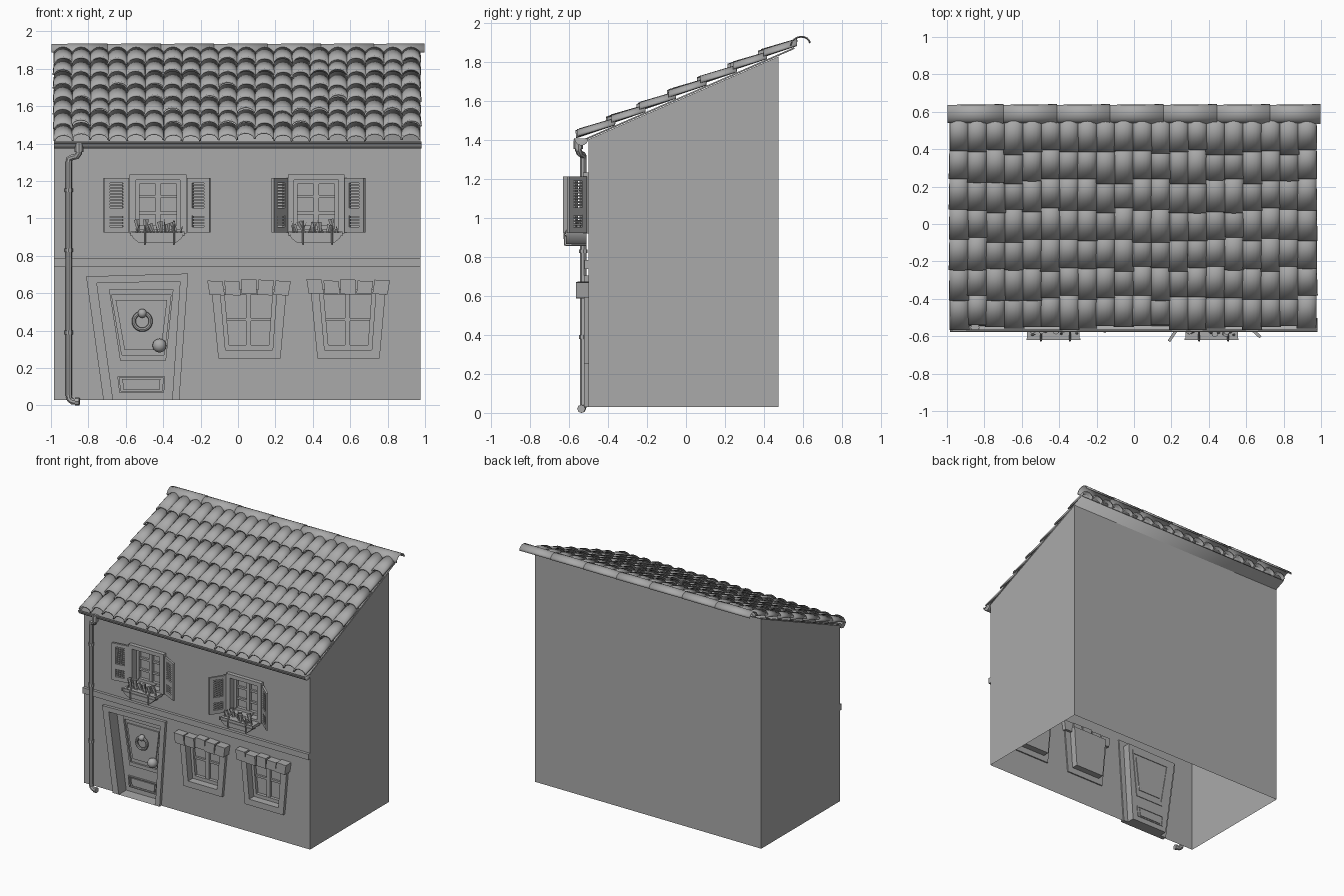
import bpy, bmesh, math, random
from mathutils import Matrix, Vector

random.seed(4)
if "Cube" in bpy.data.objects:
    bpy.data.objects.remove(bpy.data.objects["Cube"], do_unlink=True)

GREY = bpy.data.materials.new("stone_grey")
GREY.use_nodes = True
GREY.diffuse_color = (0.4, 0.4, 0.4, 1)
GREY.node_tree.nodes["Principled BSDF"].inputs["Base Color"].default_value = (0.4, 0.4, 0.4, 1)
parts = []


def add(name, bm):
    me = bpy.data.meshes.new(name)
    bmesh.ops.recalc_face_normals(bm, faces=bm.faces)
    bm.to_mesh(me)
    bm.free()
    me.materials.append(GREY)
    ob = bpy.data.objects.new(name, me)
    bpy.context.collection.objects.link(ob)
    parts.append(ob)
    return ob


def ring(bm, pts, y):
    return [bm.verts.new((x, y, z)) for x, z in pts]


def bridge(bm, a, b):
    n = len(a)
    for i in range(n):
        bm.faces.new((a[i], a[(i + 1) % n], b[(i + 1) % n], b[i]))


def prism_into(bm, pts, y0, y1):
    a, b = ring(bm, pts, y0), ring(bm, pts, y1)
    bridge(bm, a, b)
    bm.faces.new(a)
    bm.faces.new(b)


def prism(name, pts, y0, y1):
    bm = bmesh.new()
    prism_into(bm, pts, y0, y1)
    return add(name, bm)


def rect(x0, x1, z0, z1):
    return [(x0, z1), (x1, z1), (x1, z0), (x0, z0)]


def box(name, x0, x1, y0, y1, z0, z1):
    return prism(name, rect(x0, x1, z0, z1), y0, y1)


def frame(name, outer, inner, y0, y1):
    bm = bmesh.new()
    loops = [ring(bm, outer, y0), ring(bm, inner, y0), ring(bm, inner, y1), ring(bm, outer, y1)]
    for i in range(4):
        bridge(bm, loops[i], loops[(i + 1) % 4])
    return add(name, bm)


def recess(name, pts, y1):
    bm = bmesh.new()
    a, b = ring(bm, pts, FRONT), ring(bm, pts, y1)
    bridge(bm, a, b)
    bm.faces.new(b)
    return add(name, bm)


def shrink(pts, f, g=None):
    cx, cz = sum(p[0] for p in pts) / 4, sum(p[1] for p in pts) / 4
    return [(cx + (x - cx) * f, cz + (z - cz) * (g or f)) for x, z in pts]


def tube(name, pts, r, cyclic=False):
    cu = bpy.data.curves.new(name, "CURVE")
    cu.dimensions = "3D"
    cu.bevel_depth, cu.bevel_resolution, cu.use_fill_caps = r, 2, True
    sp = cu.splines.new("POLY")
    sp.points.add(len(pts) - 1)
    for p, co in zip(sp.points, pts):
        p.co = (*co, 1)
    sp.use_cyclic_u = cyclic
    tmp = bpy.data.objects.new(name + "_path", cu)
    bpy.context.collection.objects.link(tmp)
    bm = bmesh.new()
    dg = bpy.context.evaluated_depsgraph_get()
    me = bpy.data.meshes.new_from_object(tmp.evaluated_get(dg))
    bm.from_mesh(me)
    bpy.data.objects.remove(tmp, do_unlink=True)
    return add(name, bm)


LEFT, RIGHT, FRONT, BACK, BASE = -0.985, 0.975, -0.5, 0.475, 0.03


def roof_z(y):
    return 1.405 + 0.436 * (y + 0.5)


# Openings, given as (x, z) corners: top left, top right, bottom right, bottom left
door_out = [(-0.812, 0.69), (-0.266, 0.705), (-0.314, BASE), (-0.72, BASE)]
door_in = [(-0.755, 0.655), (-0.31, 0.662), (-0.352, BASE), (-0.668, BASE)]
low_out = [(-0.142, 0.62), (0.26, 0.62), (0.227, 0.25), (-0.105, 0.25)]
low_in = [(-0.096, 0.62), (0.208, 0.62), (0.185, 0.297), (-0.067, 0.297)]
lows = [([(x + d, z) for x, z in low_out], [(x + d, z) for x, z in low_in]) for d in (0, 0.53)]
ups = [(rect(c - 0.152, c + 0.152, 0.92, 1.235), rect(c - 0.118, c + 0.118, 0.94, 1.205))
       for c in (-0.428, 0.418)]

# Front wall with openings, open underneath
bm = bmesh.new()
outline = [(LEFT, BASE), door_in[3], door_in[0], door_in[1], door_in[2], (RIGHT, BASE),
           (RIGHT, roof_z(FRONT)), (LEFT, roof_z(FRONT))]
edges = []
for loop in [outline] + [w[1] for w in lows + ups]:
    vs = ring(bm, loop, FRONT)
    edges += [bm.edges.new((vs[i], vs[(i + 1) % len(vs)])) for i in range(len(vs))]
bmesh.ops.triangle_fill(bm, edges=edges, use_beauty=True, normal=(0, -1, 0))
add("front_wall", bm)

# Side walls, back wall and sloping top
bm = bmesh.new()
side = [(FRONT, BASE), (BACK, BASE), (BACK, roof_z(BACK)), (FRONT, roof_z(FRONT))]
a = [bm.verts.new((LEFT, y, z)) for y, z in side]
b = [bm.verts.new((RIGHT, y, z)) for y, z in side]
bm.faces.new(a)
bm.faces.new(b)
for i in (1, 2):
    bm.faces.new((a[i], a[i + 1], b[i + 1], b[i]))
add("side_back_walls", bm)

# Horizontal string course
box("string_course", LEFT, RIGHT, -0.522, FRONT, 0.74, 0.785)

# Door: frame, recess, panels, knocker, knob
DY = -0.43
frame("door_frame", door_out, door_in, -0.523, FRONT + 0.01)
recess("door_leaf", door_in, DY)
upper_panel = [(-0.69, 0.62), (-0.345, 0.62), (-0.385, 0.24), (-0.63, 0.24)]
lower_panel = [(-0.645, 0.155), (-0.39, 0.155), (-0.395, 0.07), (-0.635, 0.07)]
for nm, p in (("upper", upper_panel), ("lower", lower_panel)):
    frame("door_moulding_" + nm, p, shrink(p, 0.92, 0.85), DY - 0.014, DY + 0.005)
    prism("door_panel_" + nm, shrink(p, 0.8, 0.7), DY - 0.01, DY + 0.005)
tube("knocker_ring", [(-0.512 + 0.045 * math.cos(t * math.pi / 10), DY - 0.03,
                       0.45 + 0.045 * math.sin(t * math.pi / 10)) for t in range(20)], 0.011, True)
for nm, x, z, r in (("knocker_boss", -0.512, 0.492, 0.024), ("door_knob", -0.42, 0.32, 0.037)):
    bm = bmesh.new()
    bmesh.ops.create_uvsphere(bm, u_segments=16, v_segments=10, radius=r,
                              matrix=Matrix.Translation((x, DY - 0.03, z)))
    add(nm, bm)


def glazing(tag, hole, y, rows):
    """Recess with a sash frame and crossed glazing bars."""
    recess("window_recess_" + tag, hole, y)
    frame("window_sash_" + tag, hole, shrink(hole, 0.84), y - 0.025, y)
    cx = (hole[0][0] + hole[1][0]) / 2
    top, bot = hole[0][1], hole[2][1]
    box("window_mullion_" + tag, cx - 0.014, cx + 0.014, y - 0.022, y, bot, top)
    for k in range(1, rows):
        z = bot + (top - bot) * k / rows
        box(f"window_bar_{tag}_{k}", hole[3][0], hole[2][0], y - 0.016, y, z - 0.008, z + 0.008)


# Ground floor windows with stone lintels
for n, (out, hole) in enumerate(lows):
    tag = f"lower_{n}"
    glazing(tag, hole, -0.44, 2)
    frame("window_surround_" + tag, out, hole, -0.523, FRONT + 0.01)
    x0, step = out[0][0] - 0.012, (out[1][0] - out[0][0] + 0.024) / 5
    for k in range(5):
        lean = 0.006 * (k - 2)
        z0, z1 = 0.59 + random.uniform(-0.004, 0.006), 0.672 + random.uniform(-0.006, 0.006)
        xa, xb = x0 + k * step + 0.002, x0 + (k + 1) * step - 0.002
        prism(f"lintel_stone_{tag}_{k}",
              [(xa + lean, z1), (xb + lean, z1 - 0.003), (xb, z0), (xa, z0 + 0.003)],
              -0.56 + random.uniform(-0.008, 0.006), -0.47)


def shutter(name, hinge_x, way, angle):
    """Louvred shutter hinged at hinge_x and swung forward."""
    bm = bmesh.new()
    w, t = 0.135, 0.008
    for x0, x1, z0, z1 in ((0, 0.032, 0.925, 1.215), (w - 0.032, w, 0.925, 1.215),
                           (0.032, w - 0.032, 0.925, 0.955), (0.032, w - 0.032, 1.015, 1.055),
                           (0.032, w - 0.032, 1.19, 1.215)):
        prism_into(bm, rect(x0, x1, z0, z1), -t, t)
    for z in [0.963 + 0.016 * k for k in range(4)] + [1.063 + 0.016 * k for k in range(8)]:
        prism_into(bm, rect(0.03, w - 0.03, z, z + 0.009), -t * 0.7, t * 0.5)
    mat = Matrix.Translation((hinge_x, -0.515, 0)) @ Matrix.Diagonal((way, 1, 1, 1)) \
        @ Matrix.Rotation(-math.radians(angle), 4, "Z")
    bmesh.ops.transform(bm, matrix=mat, verts=bm.verts)
    add(name, bm)


# Upper windows with shutters and planters
for n, ((out, hole), swing) in enumerate(zip(ups, ((8, 27), (56, 42)))):
    tag = f"upper_{n}"
    glazing(tag, hole, -0.45, 3)
    frame("window_surround_" + tag, out, hole, -0.53, FRONT + 0.01)
    c = (out[0][0] + out[1][0]) / 2
    shutter("shutter_right_" + tag, out[0][0] - 0.004, -1, swing[0])
    shutter("shutter_left_" + tag, out[1][0] + 0.006, 1, swing[1])
    frame("planter_rim_" + tag, rect(c - 0.148, c + 0.142, 0.905, 0.93),
          rect(c - 0.14, c + 0.134, 0.907, 0.928), -0.62, -0.612)
    prism("planter_box_" + tag, [(c - 0.143, 0.925), (c + 0.137, 0.925), (c + 0.128, 0.895),
                                 (c + 0.095, 0.868), (c - 0.1, 0.868), (c - 0.134, 0.895)], -0.615, -0.51)
    for k, dx in enumerate((-0.07, 0.085)):
        tube(f"planter_bracket_{tag}_{k}", [(c + dx, -0.52, 0.985), (c + dx, -0.6, 0.95), (c + dx, -0.625, 0.92),
                                            (c + dx, -0.622, 0.862), (c + dx, -0.51, 0.862)], 0.005)
    bm = bmesh.new()
    for k in range(13):
        h = random.uniform(0.05, 0.085)
        m = Matrix.Translation((c - 0.12 + 0.02 * k, random.uniform(-0.595, -0.55), 0.915)) \
            @ Matrix.Rotation(random.uniform(-0.45, 0.45), 4, "Y") @ Matrix.Translation((0, 0, h / 2))
        bmesh.ops.create_cone(bm, cap_ends=True, segments=6, radius1=0.008, radius2=0.017 * (k % 2),
                              depth=h, matrix=m)
    add("planter_flowers_" + tag, bm)

# Gutter: half-round channel along the eaves
bm = bmesh.new()
arc = [(-0.537 + 0.035 * math.cos(t * math.pi / 8), 1.408 - 0.035 * math.sin(t * math.pi / 8)) for t in range(9)]
va, vb = [[bm.verts.new((x, y, z)) for y, z in arc] for x in (LEFT, RIGHT + 0.005)]
for i in range(8):
    bm.faces.new((va[i], va[i + 1], vb[i + 1], vb[i]))
bm.faces.new(va)
bm.faces.new(vb)
add("gutter", bm).modifiers.new("thickness", "SOLIDIFY").thickness = 0.004
tube("gutter_lip", [(LEFT, -0.571, 1.405), (RIGHT + 0.005, -0.571, 1.405)], 0.006)

# Downpipe with collars
PX, PY = -0.905, -0.527
tube("downpipe", [(-0.85, -0.555, 1.38), (-0.85, -0.553, 1.35), (-0.862, -0.545, 1.332), (-0.887, -0.532, 1.326),
                  (-0.901, PY, 1.318), (PX, PY, 1.3), (PX, PY, 0.055), (-0.9, PY, 0.032),
                  (-0.885, -0.532, 0.021), (-0.855, -0.537, 0.019)], 0.017)
tube("pipe_funnel", [(-0.85, -0.553, 1.4), (-0.85, -0.553, 1.355)], 0.024)
tube("pipe_outlet", [(-0.87, -0.535, 0.021), (-0.848, -0.538, 0.021)], 0.021)
for z in (1.15, 0.83, 0.39):
    tube(f"pipe_collar_{z}", [(PX, PY, z - 0.01), (PX, PY, z + 0.01)], 0.022)

# Roof deck below the tiles
bm = bmesh.new()
vs = [bm.verts.new((x, y, roof_z(y) + 0.012)) for x, y in
      ((LEFT, -0.545), (RIGHT, -0.545), (RIGHT, 0.555), (LEFT, 0.555))]
bm.faces.new(vs)
add("roof_deck", bm).modifiers.new("thickness", "SOLIDIFY").thickness = 0.008

# Overlapping barrel tiles
bm = bmesh.new()
pitch = (RIGHT - LEFT) / 20
for row in range(7):
    for col in range(20):
        y0 = -0.55 + 0.156 * row + random.choice((0, 0, 0.005, -0.008, 0.012, -0.015))
        y1 = min(-0.55 + 0.156 * (row + 1) + 0.03, 0.57)
        cx, skew = LEFT + pitch * (col + 0.5), random.uniform(-0.004, 0.004)
        lift = random.uniform(-0.003, 0.004)
        ends = []
        for y, up, half, dx in ((y0, 0.036 + lift, 0.0495, skew), (y1, 0.014, 0.046, 0)):
            ends.append([bm.verts.new((cx + dx - half * math.cos(t * math.pi / 8), y,
                                       roof_z(y) + up + 0.032 * math.sin(t * math.pi / 8))) for t in range(9)])
        for i in range(8):
            bm.faces.new((ends[0][i], ends[0][i + 1], ends[1][i + 1], ends[1][i]))
tiles = add("roof_tiles", bm).modifiers.new("thickness", "SOLIDIFY")
tiles.thickness, tiles.offset = 0.01, 0

# Ridge caps along the back edge
bm = bmesh.new()
for k in range(7):
    x0 = -0.997 + k * 0.285
    x1 = x0 + (0.3 if k < 6 else 0.285)
    ends = []
    for x, r in ((x0, 0.046), (x1, 0.05)):
        ends.append([bm.verts.new((x, 0.588 - r * math.cos(t * math.pi / 8),
                                   1.893 + 0.8 * r * math.sin(t * math.pi / 8) + 0.0015 * (t - 4)))
                     for t in range(9)])
    for i in range(8):
        bm.faces.new((ends[0][i], ends[0][i + 1], ends[1][i + 1], ends[1][i]))
ridge = add("ridge_caps", bm).modifiers.new("thickness", "SOLIDIFY")
ridge.thickness, ridge.offset = 0.006, 0

# Smooth round surfaces, keep hard edges
bpy.ops.object.select_all(action="DESELECT")
for ob in parts:
    ob.select_set(True)
bpy.context.view_layer.objects.active = parts[0]
bpy.ops.object.shade_smooth_by_angle(angle=math.radians(35))
